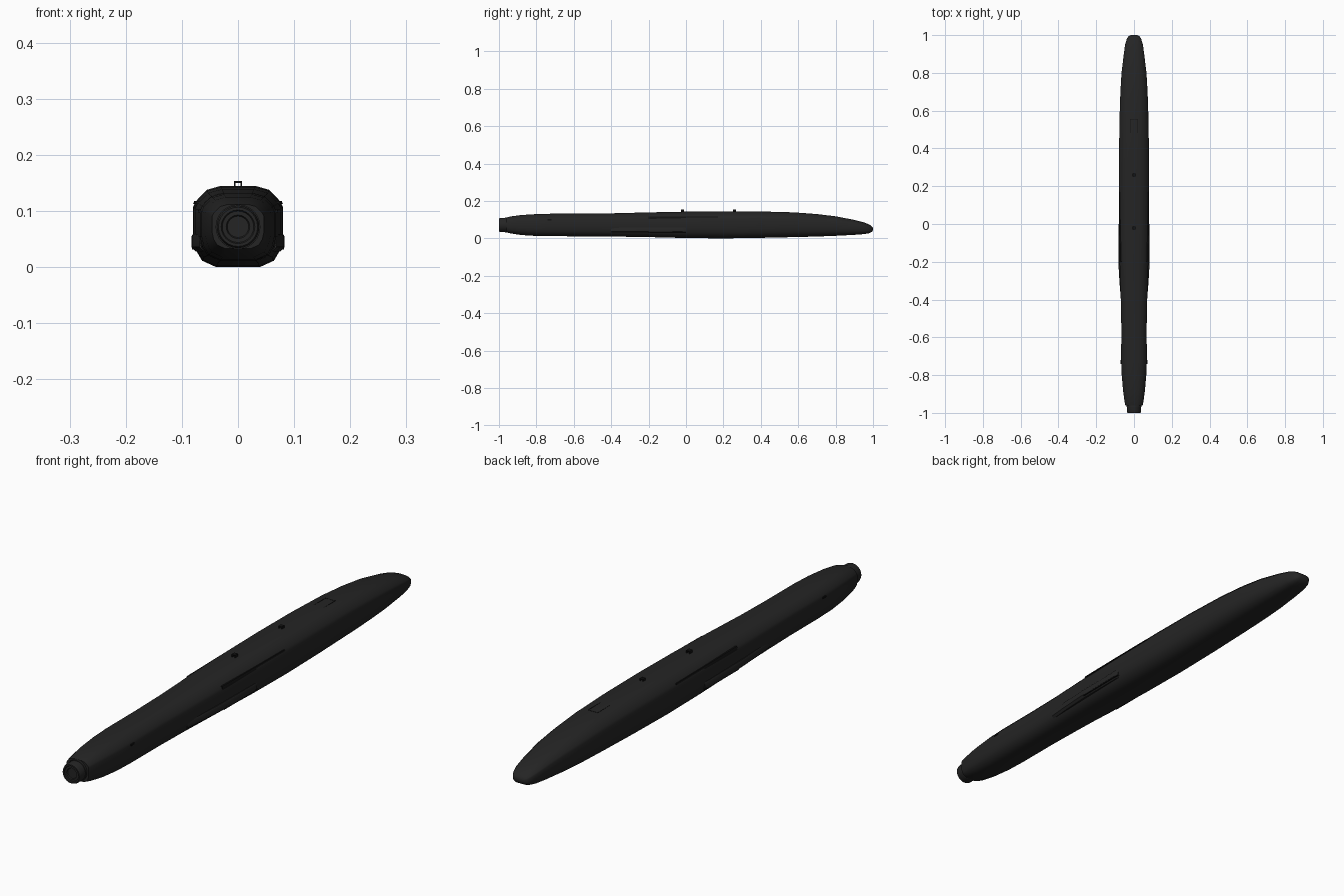
import bpy, bmesh, math

cube = bpy.data.objects.get("Cube")
if cube:
    bpy.data.objects.remove(cube, do_unlink=True)


def material(name, value):
    m = bpy.data.materials.new(name)
    m.use_nodes = True
    color = (value, value, value, 1)
    m.diffuse_color = color
    bsdf = m.node_tree.nodes["Principled BSDF"]
    bsdf.inputs["Base Color"].default_value = color
    bsdf.inputs["Roughness"].default_value = 0.7
    return m


BODY = material("charcoal", 0.018)
DARK = material("near black", 0.006)


def loft(name, rings, mat, smooth=True):
    """Skin a list of equal-length closed rings and cap both ends."""
    bm = bmesh.new()
    loops = [[bm.verts.new(p) for p in ring] for ring in rings]
    n = len(loops[0])
    for a, b in zip(loops, loops[1:]):
        for i in range(n):
            j = (i + 1) % n
            bm.faces.new((a[i], a[j], b[j], b[i]))
    bm.faces.new(loops[0])
    bm.faces.new(loops[-1])
    bmesh.ops.recalc_face_normals(bm, faces=bm.faces)
    mesh = bpy.data.meshes.new(name)
    bm.to_mesh(mesh)
    bm.free()
    mesh.materials.append(mat)
    obj = bpy.data.objects.new(name, mesh)
    bpy.context.collection.objects.link(obj)
    if smooth:
        bpy.ops.object.select_all(action="DESELECT")
        obj.select_set(True)
        bpy.context.view_layer.objects.active = obj
        bpy.ops.object.shade_smooth_by_angle(angle=math.radians(40))
    return obj


def box(name, center, size, mat):
    (x, y, z), (a, b, c) = center, [s / 2 for s in size]
    ring = lambda q: [(x - a, q, z - c), (x + a, q, z - c), (x + a, q, z + c), (x - a, q, z + c)]
    return loft(name, [ring(y - b), ring(y + b)], mat, False)


# Fuselage stations: y, half width, bottom, top
STATIONS = [
    (-0.96, 0.046, 0.033, 0.112), (-0.94, 0.050, 0.027, 0.117), (-0.88, 0.058, 0.018, 0.125),
    (-0.80, 0.065, 0.013, 0.130), (-0.72, 0.068, 0.012, 0.132), (-0.55, 0.067, 0.011, 0.133),
    (-0.40, 0.070, 0.010, 0.134), (-0.20, 0.076, 0.007, 0.139), (0.00, 0.079, 0.002, 0.143),
    (0.20, 0.080, 0.0, 0.145), (0.40, 0.079, 0.003, 0.144), (0.58, 0.076, 0.007, 0.139),
    (0.70, 0.072, 0.010, 0.130), (0.80, 0.066, 0.014, 0.118), (0.90, 0.054, 0.019, 0.099),
    (0.95, 0.047, 0.023, 0.086), (0.98, 0.038, 0.028, 0.074), (0.994, 0.029, 0.035, 0.064),
    (1.0, 0.017, 0.043, 0.057),
]
# Half cross-section: width and height fractions, bottom to top
HALF = [(0.48, 0), (0.80, 0.08), (0.94, 0.21), (1, 0.36), (1, 0.74), (0.94, 0.81),
        (0.70, 0.95), (0.38, 1)]
SECTION = HALF + [(-u, v) for u, v in reversed(HALF)]
loft("fuselage", [[(u * w, y, b + v * (t - b)) for u, v in SECTION]
                  for y, w, b, t in STATIONS], BODY)


def station(y):
    for p, q in zip(STATIONS, STATIONS[1:]):
        if p[0] <= y <= q[0]:
            f = (y - p[0]) / (q[0] - p[0])
            return [a + f * (b - a) for a, b in zip(p, q)]


# Stepped tail nozzle
def disc(y, r):
    return [(r * math.cos(i * math.tau / 24), y, 0.072 + r * math.sin(i * math.tau / 24))
            for i in range(24)]


loft("tail_nozzle", [disc(y, r) for y, r in [
    (-0.94, 0.038), (-0.992, 0.038), (-1.0, 0.035), (-1.0, 0.030), (-0.996, 0.028),
    (-0.996, 0.021), (-0.992, 0.019), (-0.992, 0.010)]], BODY)
loft("nozzle_collar", [disc(-0.968, 0.040), disc(-0.955, 0.040)], BODY)

for side, label in ((1, "left"), (-1, "right")):
    # Folded wing housing, tapering toward the tail
    rings = []
    for y, out in [(-0.40, 0.069), (-0.32, 0.076), (-0.22, 0.082), (-0.02, 0.083), (0.0, 0.080)]:
        rings.append([(side * x, y, z) for x, z in (
            (0.05, 0.028), (out - 0.008, 0.028), (out, 0.036), (out, 0.055),
            (out - 0.003, 0.059), (0.05, 0.059))])
    loft(label + "_wing_housing", rings, BODY)
    box(label + "_wing_slit", (side * 0.0793, -0.10, 0.034), (0.006, 0.2, 0.004), DARK)

    # Raised side rail along the shoulder
    for name, y0, y1, z0, z1 in (("rail", -0.2, 0.17, 0.113, 0.118),
                                 ("rail_slot", -0.2, 0.0, 0.105, 0.112)):
        rings = []
        for y in (y0, (y0 + y1) / 2, y1):
            w = station(y)[1] - 0.001
            rings.append([(side * x, y, z) for x, z in (
                (w - 0.015, z0), (w + 0.001, z0), (w - 0.001, z1), (w - 0.015, z1))])
        loft(label + "_" + name, rings, DARK, False)

    # Small tail stub and dorsal panel seam
    box(label + "_tail_stub", (side * 0.066, -0.73, 0.1), (0.009, 0.02, 0.006), DARK)
    box(label + "_panel_seam", (side * 0.02, 0.50, station(0.5)[3]), (0.002, 0.11, 0.001), DARK)

box("panel_end_seam", (0, 0.555, station(0.555)[3]), (0.042, 0.004, 0.001), DARK)

# Two open suspension lugs on the spine
for label, y in (("rear", -0.02), ("front", 0.26)):
    top = station(y)[3]
    for x in (-0.006, 0.006):
        box(label + "_lug_post", (x, y, top + 0.003), (0.003, 0.016, 0.012), DARK)
    box(label + "_lug_bar", (0, y, 0.152), (0.015, 0.016, 0.003), DARK)
